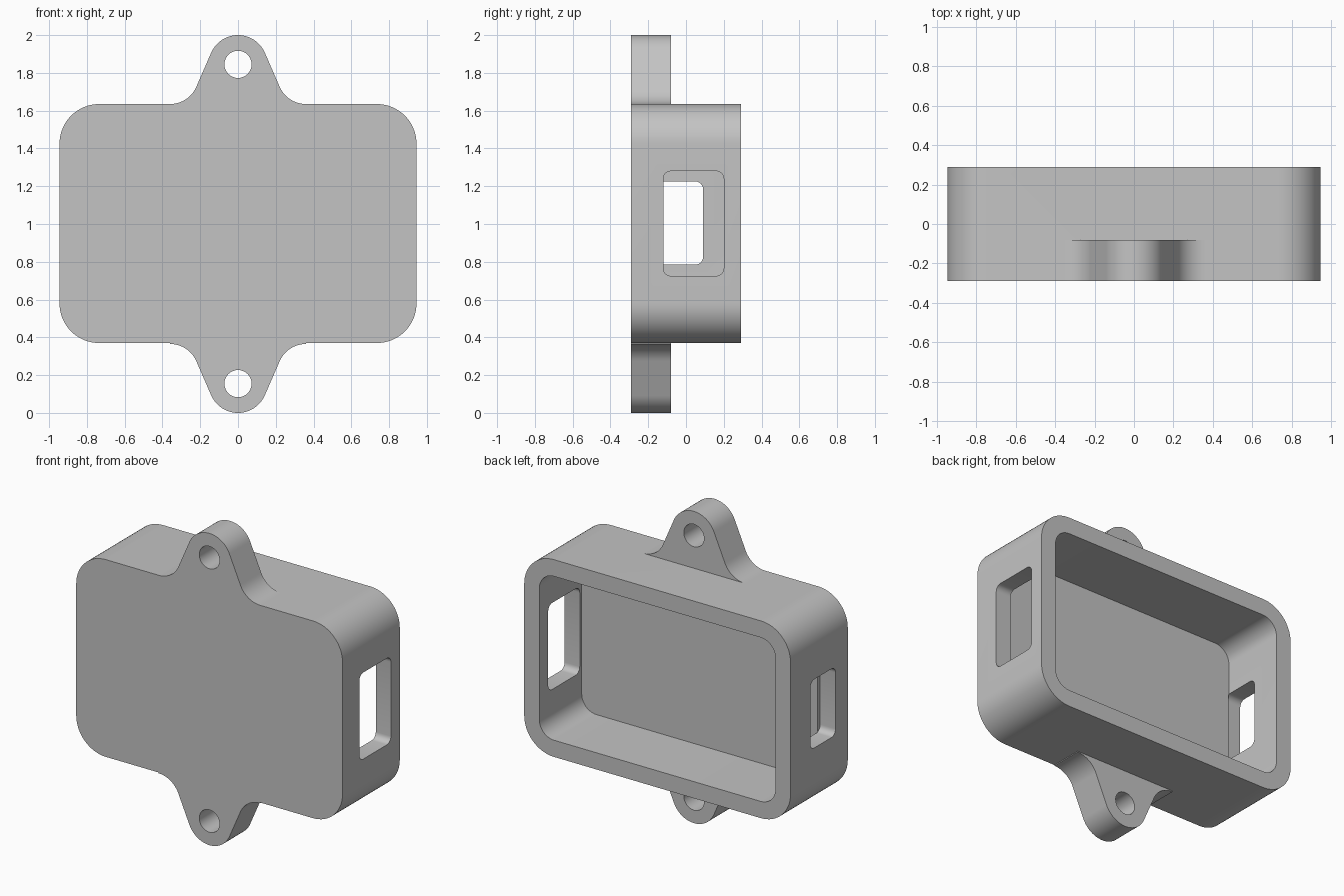
import bpy, bmesh, math

if "Cube" in bpy.data.objects:
    bpy.data.objects.remove(bpy.data.objects["Cube"])

W, Z0, Z1 = 0.945, 0.37, 1.635      # case half width, bottom and top
FRONT, BACK = -0.29, 0.29
WALL, FLOOR = 0.107, -0.14

grey = bpy.data.materials.new("plain_grey")
grey.diffuse_color = (0.55, 0.55, 0.55, 1)
grey.use_nodes = True
grey.node_tree.nodes["Principled BSDF"].inputs["Base Color"].default_value = grey.diffuse_color


def arc(cx, cy, r, a0, a1, n):
    """Points on an arc, angles in degrees."""
    return [(cx + r * math.cos(math.radians(a0 + (a1 - a0) * i / n)),
             cy + r * math.sin(math.radians(a0 + (a1 - a0) * i / n))) for i in range(n + 1)]


def rounded_rect(u0, u1, v0, v1, r, n=12):
    return (arc(u1 - r, v0 + r, r, -90, 0, n) + arc(u1 - r, v1 - r, r, 0, 90, n)
            + arc(u0 + r, v1 - r, r, 90, 180, n) + arc(u0 + r, v0 + r, r, 180, 270, n))


def prism(name, pts, a, b, axis="y"):
    """Extrude a profile from a to b: (x, z) along y, or (y, z) along x."""
    place = (lambda u, v, d: (u, d, v)) if axis == "y" else (lambda u, v, d: (d, u, v))
    bm = bmesh.new()
    lo = [bm.verts.new(place(u, v, a)) for u, v in pts]
    hi = [bm.verts.new(place(u, v, b)) for u, v in pts]
    bm.faces.new(lo)
    bm.faces.new(hi)
    for i in range(len(pts)):
        j = (i + 1) % len(pts)
        bm.faces.new((lo[i], lo[j], hi[j], hi[i]))
    bmesh.ops.recalc_face_normals(bm, faces=bm.faces)
    me = bpy.data.meshes.new(name)
    bm.to_mesh(me)
    bm.free()
    me.materials.append(grey)
    ob = bpy.data.objects.new(name, me)
    bpy.context.collection.objects.link(ob)
    return ob


def combine(target, other, operation):
    """Apply a boolean and remove the helper."""
    mod = target.modifiers.new("bool", "BOOLEAN")
    mod.operation, mod.object, mod.solver = operation, other, "EXACT"
    bpy.context.view_layer.objects.active = target
    bpy.ops.object.modifier_apply(modifier=mod.name)
    bpy.data.objects.remove(other, do_unlink=True)


# Outer shell
case = prism("case", rounded_rect(-W, W, Z0, Z1, 0.21, 16), FRONT, BACK)

# Mounting ears with flared bases, top and bottom
slope, tip_z, tip_r, foot_x, foot_r = 23.5, 1.845, 0.155, 0.36, 0.152
half = ([(foot_x, Z1 - 0.1)]
        + arc(foot_x, Z1 + foot_r, foot_r, 270, 180 + slope, 12)
        + arc(0, tip_z, tip_r, slope, 90, 12))
ear = half + [(-x, z) for x, z in reversed(half[:-1])]
for name, flip in (("top_ear", False), ("bottom_ear", True)):
    pts = [(x, 2 - z if flip else z) for x, z in ear]
    combine(case, prism(name, pts, FRONT, -0.08), "UNION")

# Screw holes
for z in (2 - tip_z, tip_z):
    hole = arc(0, z, 0.072, 0, 360, 32)[:-1]
    combine(case, prism("screw_hole", hole, -0.5, 0.1), "DIFFERENCE")

# Open cavity from the back
cavity = rounded_rect(-W + WALL, W - WALL, Z0 + WALL, Z1 - WALL, 0.105)
combine(case, prism("cavity", cavity, FLOOR, 0.5), "DIFFERENCE")

# Side windows: large on the right, small on the left
right = rounded_rect(-0.12, 0.20, 0.725, 1.28, 0.04, 6)
combine(case, prism("right_window", right, 0.8, 1.1, "x"), "DIFFERENCE")
left = rounded_rect(-0.166, 0.09, 0.785, 1.225, 0.04, 6)
combine(case, prism("left_window", left, -1.1, -W + WALL + 0.002, "x"), "DIFFERENCE")

# Smooth the rounded walls, keep the rims sharp
bpy.ops.object.select_all(action="DESELECT")
case.select_set(True)
bpy.context.view_layer.objects.active = case
bpy.ops.object.shade_smooth_by_angle(angle=math.radians(30))
